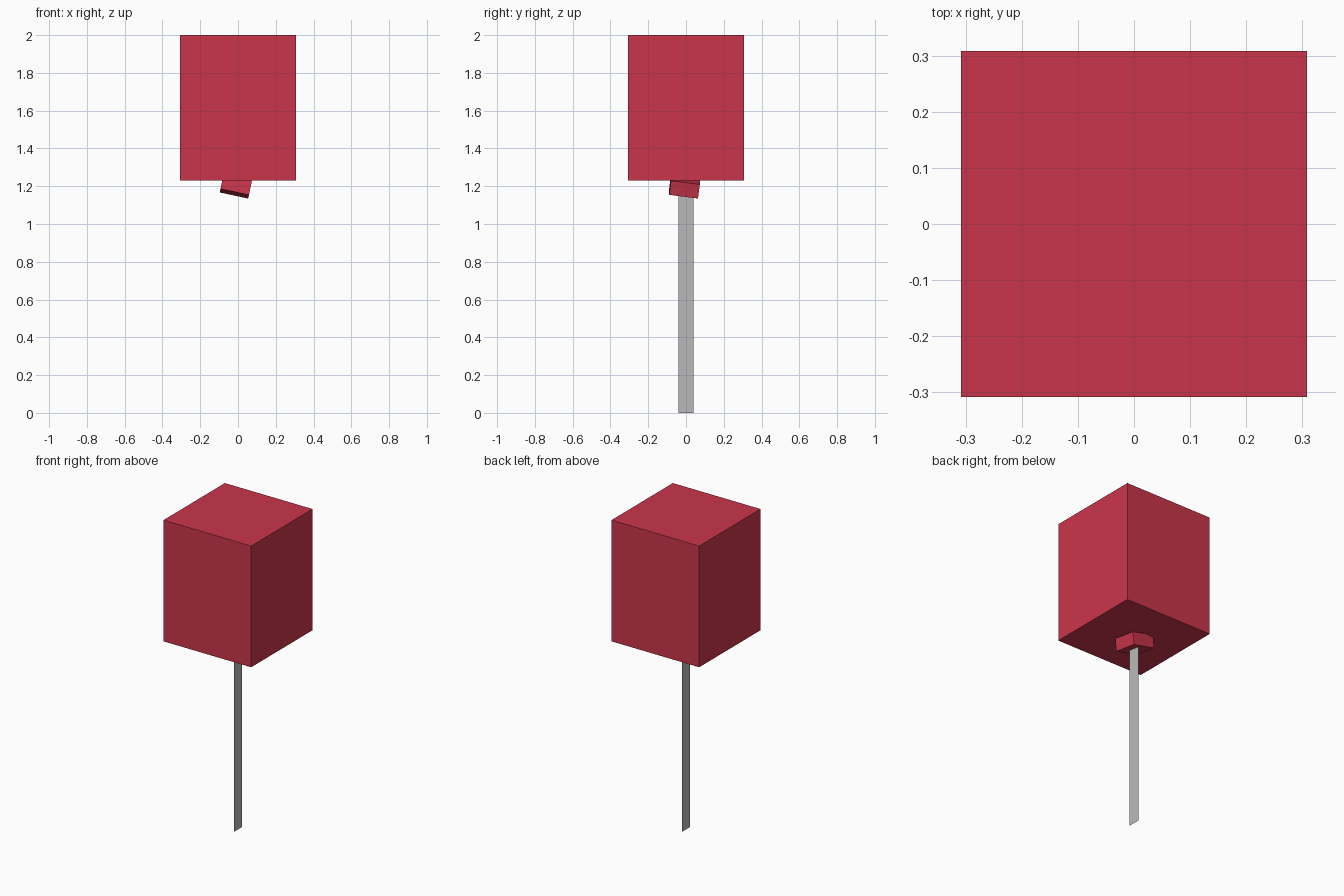
import bpy, bmesh, math

if "Cube" in bpy.data.objects:
    bpy.data.objects.remove(bpy.data.objects["Cube"])


def material(name, rgb):
    mat = bpy.data.materials.new(name)
    mat.diffuse_color = (*rgb, 1)
    mat.use_nodes = True
    mat.node_tree.nodes["Principled BSDF"].inputs["Base Color"].default_value = mat.diffuse_color
    return mat


red = material("red", (0.591, 0.036, 0.071))
grey = material("light grey", (0.49, 0.49, 0.49))


def box(name, size, centre, mat, tilt=(0, 0, 0)):
    bpy.ops.mesh.primitive_cube_add(size=1, location=centre, rotation=tilt)
    obj = bpy.context.object
    obj.name = name
    obj.scale = size
    obj.data.materials.append(mat)
    return obj


# Large head block
box("head_block", (0.616, 0.616, 0.77), (0, 0, 1.615), red)

# Small tilted collar tucked under the head
box("collar", (0.154, 0.154, 0.077), (-0.0115, -0.008, 1.198), red,
    (math.radians(-7.4), math.radians(12), 0))

# Paper-thin upright stick facing sideways
bpy.ops.mesh.primitive_plane_add(size=1, location=(0, 0, 0.615),
                                 rotation=(0, math.radians(90), 0))
stick = bpy.context.object
stick.name = "stick"
stick.scale = (1.23, 0.08, 1)
stick.data.materials.append(grey)
